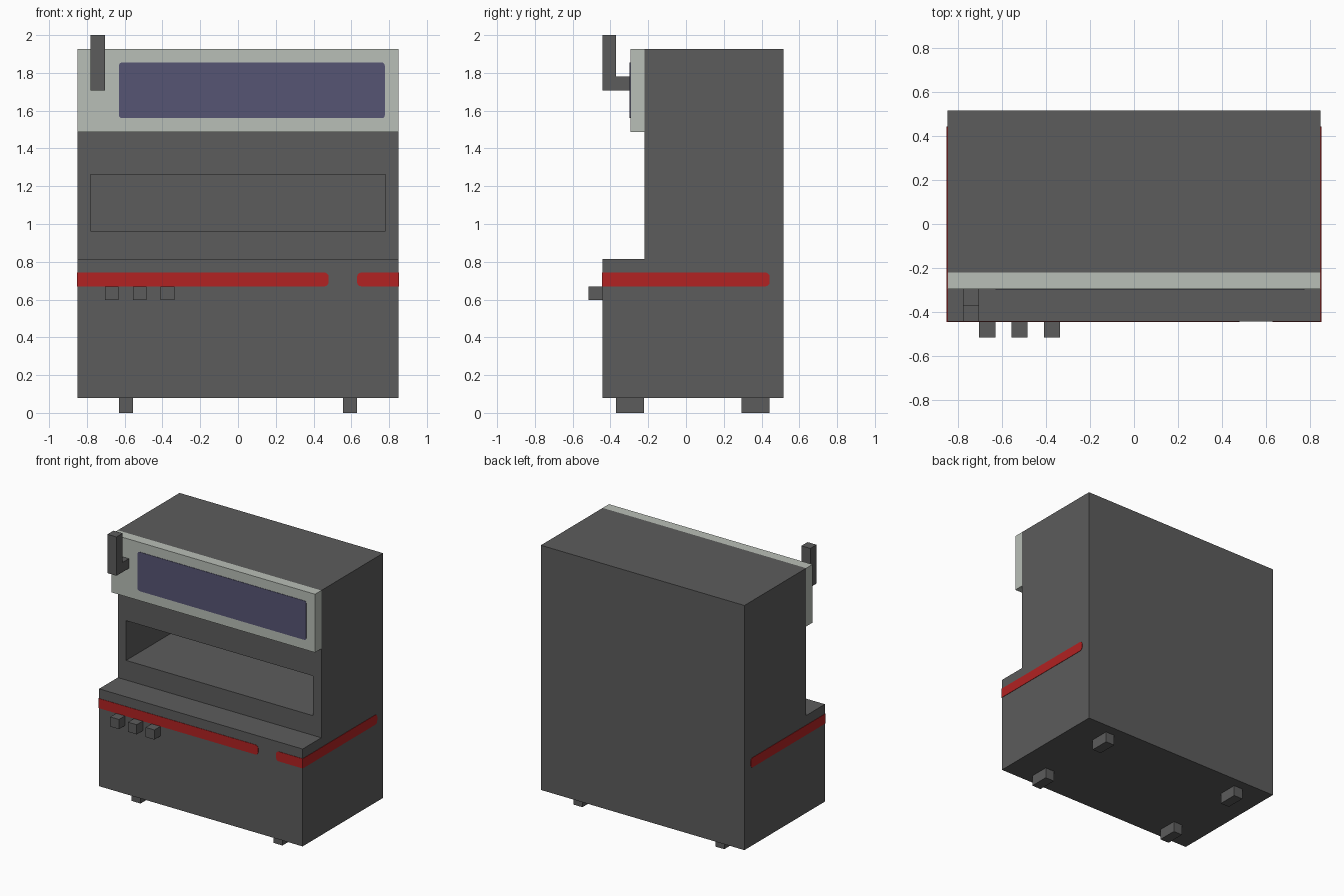
import bpy
import bmesh
from mathutils import Vector

old = bpy.data.objects.get("Cube")
if old:
    bpy.data.objects.remove(old, do_unlink=True)


def material(name, r, g, b):
    m = bpy.data.materials.new(name)
    m.use_nodes = True
    m.diffuse_color = (r, g, b, 1)
    m.node_tree.nodes["Principled BSDF"].inputs["Base Color"].default_value = (r, g, b, 1)
    return m


GREY = material("dark grey", 0.107, 0.107, 0.107)
RED = material("red", 0.445, 0.016, 0.016)
PALE = material("pale grey green", 0.485, 0.521, 0.474)
BLUE = material("dusky blue", 0.093, 0.089, 0.174)


def finish(name, bm, mat):
    bmesh.ops.recalc_face_normals(bm, faces=bm.faces[:])
    mesh = bpy.data.meshes.new(name)
    bm.to_mesh(mesh)
    bm.free()
    mesh.materials.append(mat)
    obj = bpy.data.objects.new(name, mesh)
    bpy.context.collection.objects.link(obj)
    return obj


def box(name, x, y, z, mat, radius=0, axis=0, ends=()):
    """Box from ranges; edges along `axis` are rounded where `ends` says so."""
    bm = bmesh.new()
    bmesh.ops.create_cube(bm, size=1)
    for v in bm.verts:
        v.co = Vector([lo + (c + 0.5) * (hi - lo) for c, (lo, hi) in zip(v.co, (x, y, z))])
    if radius:
        along = 1 - axis
        middle = sum((x, y)[along]) / 2
        picked = []
        for e in bm.edges:
            a, b = (v.co for v in e.verts)
            side = 1 if a[along] > middle else -1
            if abs((b - a).normalized()[axis]) > 0.9 and side in ends:
                picked.append(e)
        bmesh.ops.bevel(bm, geom=picked, offset=radius, segments=3,
                        profile=0.5, affect='EDGES')
    return finish(name, bm, mat)


# Stepped cabinet: side profile extruded across the width
W, FRONT, STEP, BACK = 0.85, -0.443, -0.22, 0.517
FLOOR, LEDGE, TOP = 0.08, 0.815, 1.927
bm = bmesh.new()
profile = [(FRONT, FLOOR), (BACK, FLOOR), (BACK, TOP), (STEP, TOP), (STEP, LEDGE), (FRONT, LEDGE)]
face = bm.faces.new([bm.verts.new((-W, y, z)) for y, z in profile])
new = bmesh.ops.extrude_face_region(bm, geom=[face])["geom"]
bmesh.ops.translate(bm, vec=(2 * W, 0, 0), verts=[g for g in new if isinstance(g, bmesh.types.BMVert)])
cabinet = finish("cabinet", bm, GREY)

# Deep serving recess cut into the upper front
cutter = box("recess_cutter", (-0.78, 0.78), (STEP - 0.1, 0.443), (0.963, 1.263), GREY)
cutter.hide_render = True
cut = cabinet.modifiers.new("recess", 'BOOLEAN')
cut.operation = 'DIFFERENCE'
cut.solver = 'EXACT'
cut.object = cutter
bpy.context.view_layer.objects.active = cabinet
bpy.ops.object.modifier_apply(modifier=cut.name)
bpy.data.objects.remove(cutter, do_unlink=True)

# Header sign with its display panel
SIGN = -0.295
box("header_sign", (-W, W), (SIGN, STEP), (1.487, TOP), PALE)
box("display_panel", (-0.63, 0.777), (SIGN - 0.003, SIGN), (1.56, 1.855), BLUE, 0.015, 1, (-1, 1))

# Red trim band around the front and both sides
T = 0.003
BAND = (0.67, 0.743)
box("front_band_long", (-W, 0.48), (FRONT - T, FRONT), BAND, RED, 0.022, 1, (1,))
box("front_band_short", (0.63, W), (FRONT - T, FRONT), BAND, RED, 0.022, 1, (-1,))
for side, s in (("left", 1), ("right", -1)):
    xs = sorted((s * W, s * (W + T)))
    box(side + "_band", xs, (FRONT - T, 0.443), BAND, RED, 0.022, 0, (1,))

# Three control knobs
for i in range(3):
    x = -0.705 + i * 0.148
    box(f"knob_{i + 1}", (x, x + 0.073), (-0.517, FRONT), (0.597, 0.67), GREY)

# Angled lever on the header
box("lever_arm", (-0.78, -0.705), (-0.37, SIGN), (1.707, 1.78), GREY)
box("lever_handle", (-0.78, -0.705), (FRONT, -0.37), (1.707, 2.0), GREY)

# Four feet
for side, s in (("left", 1), ("right", -1)):
    xs = sorted((s * 0.555, s * 0.63))
    box(f"front_{side}_foot", xs, (-0.37, -0.222), (0, FLOOR), GREY)
    box(f"back_{side}_foot", xs, (0.295, 0.443), (0, FLOOR), GREY)
